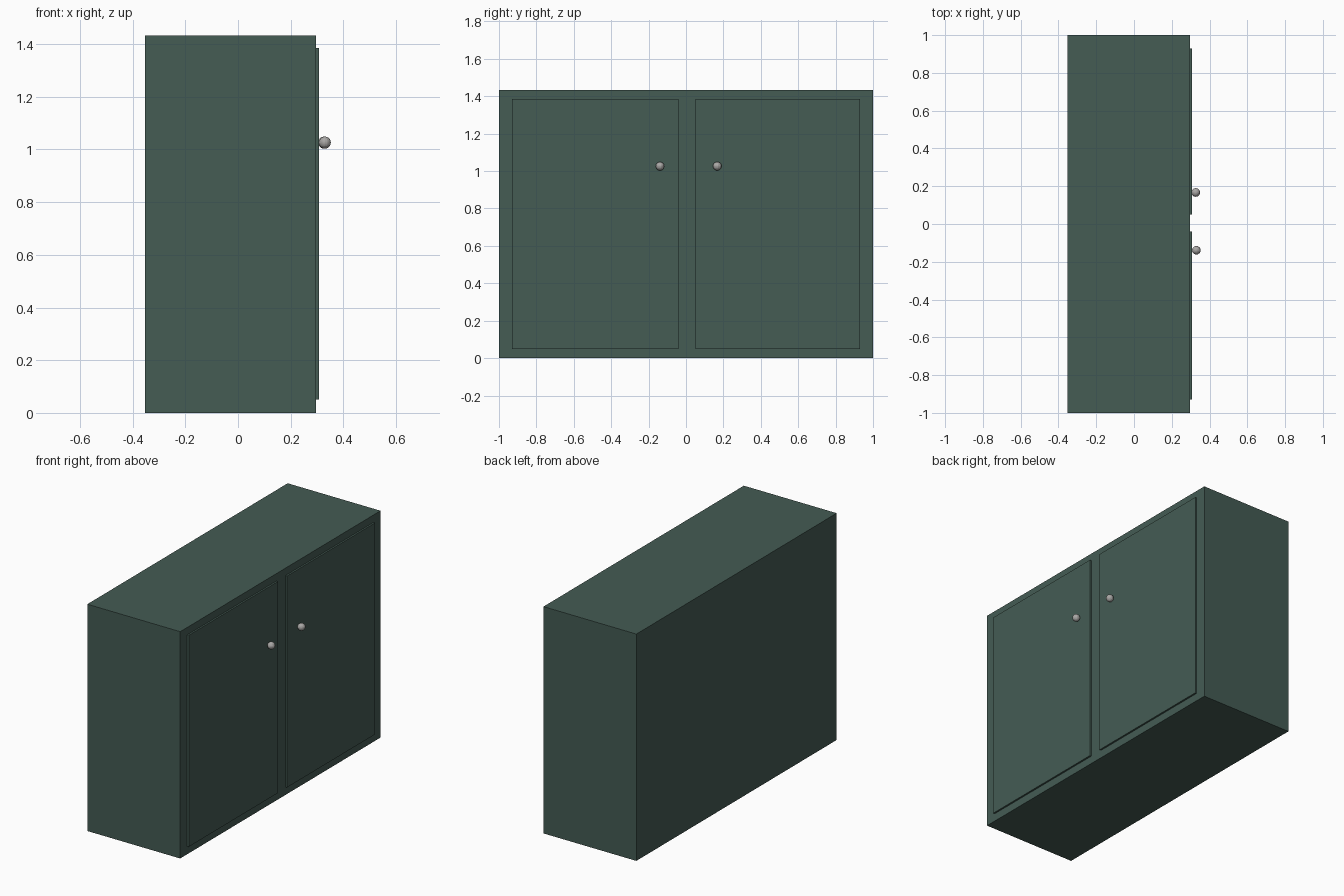
import bpy

if "Cube" in bpy.data.objects:
    bpy.data.objects.remove(bpy.data.objects["Cube"])


def material(name, rgb):
    m = bpy.data.materials.new(name)
    m.diffuse_color = (*rgb, 1.0)
    m.use_nodes = True
    m.node_tree.nodes["Principled BSDF"].inputs["Base Color"].default_value = m.diffuse_color
    return m


GREEN = material("dark green paint", (0.058, 0.106, 0.088))
METAL = material("grey metal", (0.40, 0.39, 0.38))


def box(name, lo, hi, mat):
    bpy.ops.mesh.primitive_cube_add(size=1)
    ob = bpy.context.object
    ob.name = name
    ob.location = [(a + b) / 2 for a, b in zip(lo, hi)]
    ob.scale = [b - a for a, b in zip(lo, hi)]
    bpy.ops.object.transform_apply(location=False, rotation=False, scale=True)
    ob.data.materials.append(mat)
    return ob


def knob(name, loc, radius):
    bpy.ops.mesh.primitive_uv_sphere_add(segments=14, ring_count=10,
                                         radius=radius, location=loc)
    ob = bpy.context.object
    ob.name = name
    ob.data.materials.append(METAL)


# Cabinet body
box("cabinet_body", (-0.353, -1.0, 0.0), (0.296, 1.0, 1.433), GREEN)

# Two raised doors on the +x side, each with a round knob
for side, y0, y1, kx, ky in (("left", -0.93, -0.04, 0.33, -0.139),
                             ("right", 0.05, 0.93, 0.327, 0.167)):
    box(side + "_door", (0.285, y0, 0.05), (0.307, y1, 1.386), GREEN)
    knob(side + "_knob", (kx, ky, 1.026), 0.023)
